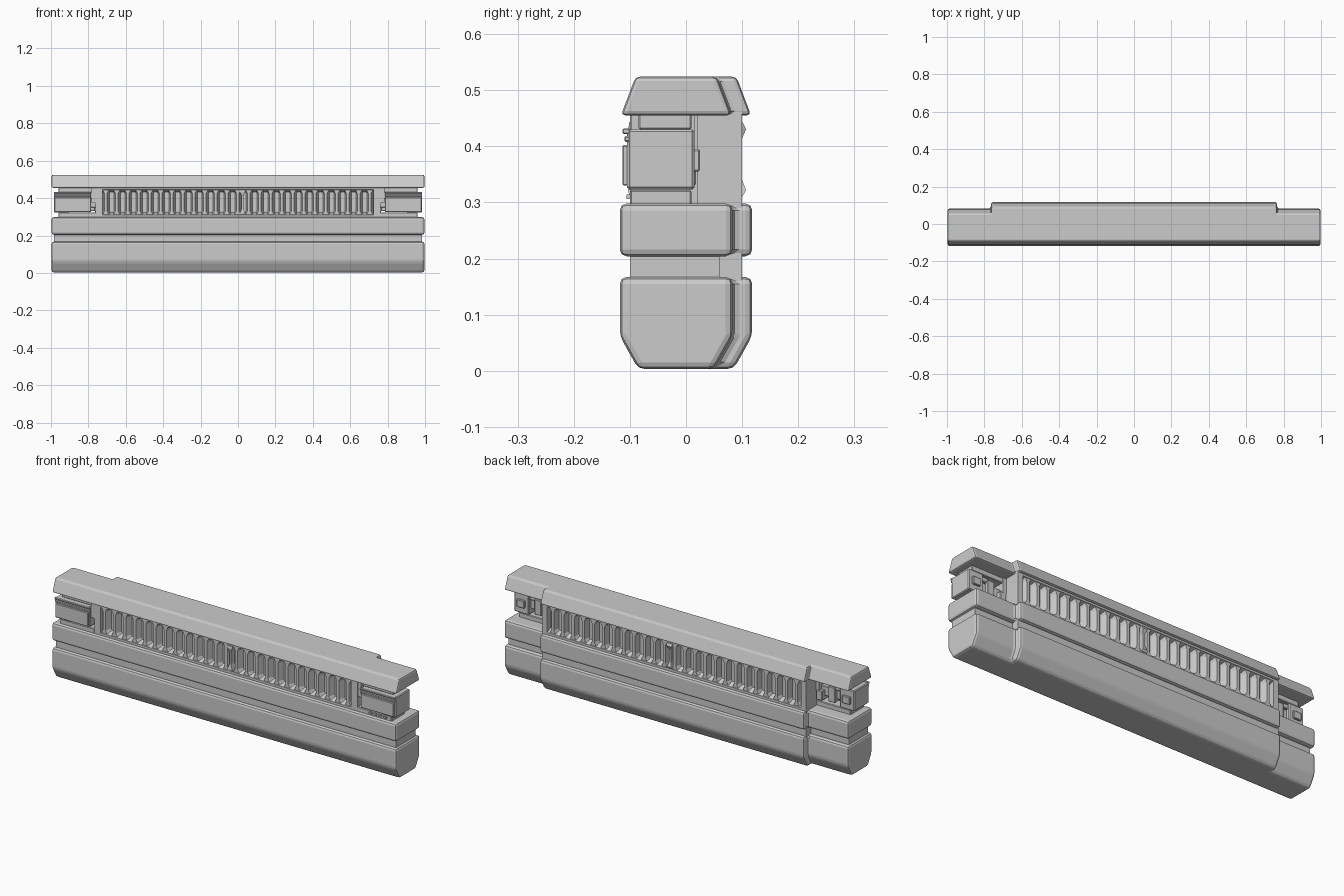
import bpy, bmesh

if "Cube" in bpy.data.objects:
    bpy.data.objects.remove(bpy.data.objects["Cube"])

def finish(name, bm, bevel=0.0, segs=1):
    bmesh.ops.recalc_face_normals(bm, faces=bm.faces)
    me = bpy.data.meshes.new(name)
    bm.to_mesh(me)
    bm.free()
    ob = bpy.data.objects.new(name, me)
    bpy.context.collection.objects.link(ob)
    if bevel:
        m = ob.modifiers.new("bevel", 'BEVEL')
        m.width, m.segments, m.limit_method = bevel, segs, 'ANGLE'
        m.angle_limit = 0.4
    return ob

def add_loft(bm, rings):
    loops = [[bm.verts.new(p) for p in r] for r in rings]
    n = len(loops[0])
    for a, b in zip(loops, loops[1:]):
        for i in range(n):
            j = (i + 1) % n
            bm.faces.new((a[i], a[j], b[j], b[i]))
    bm.faces.new(loops[0][::-1])
    bm.faces.new(loops[-1])

def add_box(bm, x0, x1, y0, y1, z0, z1):
    add_loft(bm, [[(x0, y0, z), (x1, y0, z), (x1, y1, z), (x0, y1, z)] for z in (z0, z1)])

# Stepped plan: full length at the front, shorter raised section at the back
def band(name, layers, bevel):
    def plan(z, d):
        xe, xs = 0.997, 0.765
        yf, ye, yb = -0.118 + d, 0.083 - d, 0.118 - d
        return [(-xe, yf, z), (xe, yf, z), (xe, ye, z), (xs, ye, z),
                (xs, yb, z), (-xs, yb, z), (-xs, ye, z), (-xe, ye, z)]
    bm = bmesh.new()
    add_loft(bm, [plan(*l) for l in layers])
    return finish(name, bm, bevel, 2)

band("lower_body", [(0.003, 0.033), (0.062, 0), (0.167, 0)], 0.012)
band("middle_rail", [(0.204, 0), (0.298, 0)], 0.012)
band("top_cap", [(0.455, 0.002), (0.524, 0.028)], 0.008)

# Recessed neck between lower body and rail
bm = bmesh.new()
add_box(bm, -0.985, 0.985, -0.1, 0.06, 0.16, 0.21)
add_box(bm, -0.765, 0.765, 0.03, 0.1, 0.16, 0.21)
finish("neck", bm)

# Core behind the grilles
bm = bmesh.new()
add_box(bm, -0.76, 0.76, -0.066, 0.066, 0.29, 0.462)
finish("grille_core", bm)

# End posts and sloped sills framing the grilles
bm = bmesh.new()
for s in (-1, 1):
    for y0, y1, xi, xo in ((-0.1, 0.02, 0.725, 0.762), (0.02, 0.1, 0.735, 0.765)):
        a, b = sorted((s * xi, s * xo))
        add_box(bm, a, b, y0, y1, 0.29, 0.462)
    a, b = sorted((s * 0.76, s * 0.782))
    add_box(bm, a, b, -0.098, 0.015, 0.375, 0.46)
    for z0, zo, zi in ((0.29, 0.31, 0.325), (0.462, 0.445, 0.43)):
        prof = [(s * 0.06, z0), (s * 0.1, z0), (s * 0.1, zo), (s * 0.06, zi)]
        add_loft(bm, [[(x, y, z) for y, z in prof] for x in (-0.74, 0.74)])
finish("grille_frame", bm)

# Angled vertical vanes, front and back, flared at top and bottom
bm = bmesh.new()
for s in (-1, 1):
    for i in range(-12, 13):
        x = i * 0.0588
        rings = []
        for z, f in ((0.305, 0.012), (0.33, 0), (0.425, 0), (0.45, 0.012)):
            rings.append([(x - 0.017 - f, s * 0.062, z), (x + 0.021 + f, s * 0.062, z),
                          (x + 0.006 + f, s * 0.097, z), (x - 0.009 - f, s * 0.097, z)])
        add_loft(bm, rings)
finish("grille_vanes", bm)

# Hourglass clips at the middle of each grille
bm = bmesh.new()
for s in (-1, 1):
    rings = [[(0.024 - w, s * 0.07, z), (0.024 + w, s * 0.07, z),
              (0.024 + w, s * y, z), (0.024 - w, s * y, z)]
             for z, w, y in ((0.311, 0.017, 0.101), (0.322, 0.013, 0.107 if s > 0 else 0.103), (0.345, 0.005, 0.098),
                             (0.41, 0.005, 0.098), (0.43, 0.013, 0.107 if s > 0 else 0.103), (0.443, 0.017, 0.101))]
    add_loft(bm, rings)
finish("centre_clips", bm)

# Latch housings and hinge parts in the end bays
HOUSING = [(0.90, 0.985, -0.105, 0.015, 0.323, 0.43),
           (0.785, 0.91, -0.105, -0.04, 0.325, 0.43)]
FACE = [(0.79, 0.98, -0.113, -0.1, 0.33, 0.402),
        (0.785, 0.985, -0.11, -0.1, 0.408, 0.418),
        (0.785, 0.985, -0.113, -0.1, 0.422, 0.432)]
HINGE = [(0.76, 0.96, -0.085, 0.01, 0.43, 0.46),
         (0.76, 0.96, -0.1, 0.01, 0.29, 0.322),
         (0.92, 0.965, 0.0, 0.025, 0.355, 0.395),
         (0.76, 0.91, -0.05, -0.005, 0.35, 0.40),
         (0.83, 0.87, -0.04, 0.012, 0.335, 0.415),
         (0.765, 0.80, -0.04, 0.018, 0.33, 0.38),
         (0.86, 0.91, -0.04, 0.005, 0.40, 0.425)]
for side, s in (("left", -1), ("right", 1)):
    for part, boxes, bev in (("latch_housing", HOUSING, 0.004), ("latch_face", FACE, 0.002),
                             ("hinge", HINGE, 0.003)):
        bm = bmesh.new()
        for x0, x1, *rest in boxes:
            a, b = sorted((s * x0, s * x1))
            add_box(bm, a, b, *rest)
        finish(f"{part}_{side}", bm, bev)

# Small teeth below the right latch
bm = bmesh.new()
for i in range(4):
    x = 0.83 + i * 0.028
    add_box(bm, x, x + 0.018, -0.106, -0.09, 0.306, 0.314)
finish("latch_teeth", bm)
